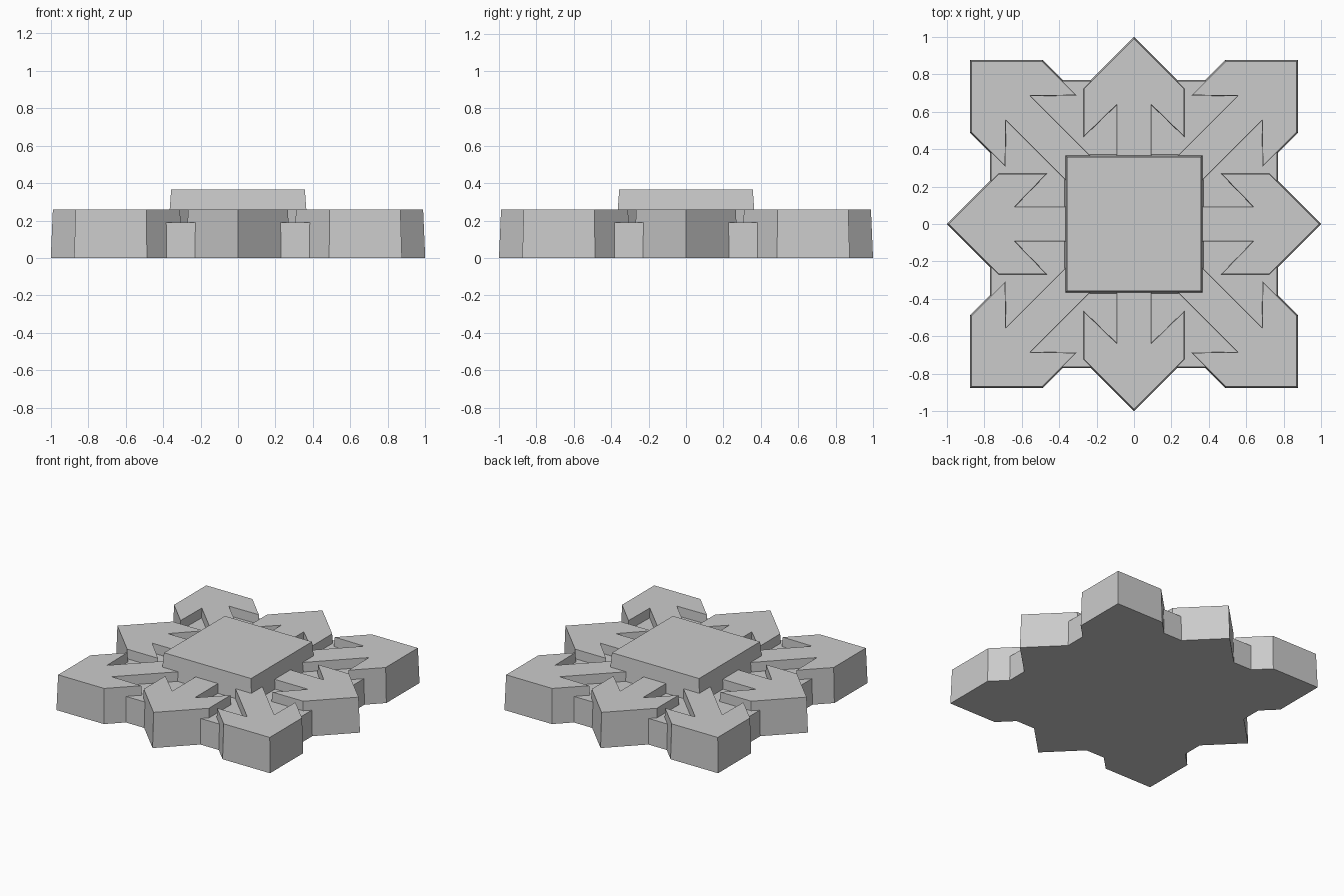
import bpy
import bmesh
import math
from mathutils import Matrix, Vector

cube = bpy.data.objects.get("Cube")
if cube:
    bpy.data.objects.remove(cube, do_unlink=True)

grey = bpy.data.materials.new("plain grey")
grey.use_nodes = True
colour = (0.6, 0.6, 0.6, 1)
grey.diffuse_color = colour
grey.node_tree.nodes["Principled BSDF"].inputs["Base Color"].default_value = colour


def inset_outline(points, amount):
    """Move every side of a counter-clockwise outline inwards."""
    result = []
    for i, p in enumerate(points):
        before = (p - points[i - 1]).normalized()
        after = (points[(i + 1) % len(points)] - p).normalized()
        n1 = Vector((-before.y, before.x))
        n2 = Vector((-after.y, after.x))
        result.append(p + (n1 + n2) * amount / (1 + n1.dot(n2)))
    return result


def drafted_prism(name, outline, bottom, top, draft, angle=0):
    """Flat-sided block whose walls lean slightly inwards."""
    points = [Vector(p) for p in outline]
    bm = bmesh.new()
    low = [bm.verts.new((p.x, p.y, bottom)) for p in points]
    high = [bm.verts.new((p.x, p.y, top)) for p in inset_outline(points, draft)]
    bm.faces.new(low[::-1])
    bm.faces.new(high)
    for i in range(len(low)):
        j = (i + 1) % len(low)
        bm.faces.new((low[i], low[j], high[j], high[i]))
    bmesh.ops.rotate(bm, verts=bm.verts, matrix=Matrix.Rotation(angle, 3, "Z"))
    mesh = bpy.data.meshes.new(name)
    bm.to_mesh(mesh)
    bm.free()
    mesh.materials.append(grey)
    obj = bpy.data.objects.new(name, mesh)
    bpy.context.collection.objects.link(obj)
    return obj


def square(half):
    return [(-half, -half), (half, -half), (half, half), (-half, half)]


def arrow_outline(tip):
    """Arrow along +y: shaft, swept-back barb and point, then mirrored."""
    right = [(0.1, 0.3), (0.1, tip - 0.38), (0.275, tip - 0.55), (0.275, tip - 0.275)]
    left = [(-x, y) for x, y in reversed(right)]
    return right + [(0, tip)] + left


# Base plate and raised centre
drafted_prism("base_plate", square(0.77), 0, 0.19, 0.006)
drafted_prism("centre_block", square(0.37), 0.19, 0.365, 0.013)

# Eight arrows: straight ones and longer diagonal ones
for i in range(8):
    diagonal = i % 2
    drafted_prism(
        ("diagonal" if diagonal else "straight") + "_arrow",
        arrow_outline(1.238 if diagonal else 1.0),
        0, 0.26, 0.008, i * math.pi / 4,
    )
